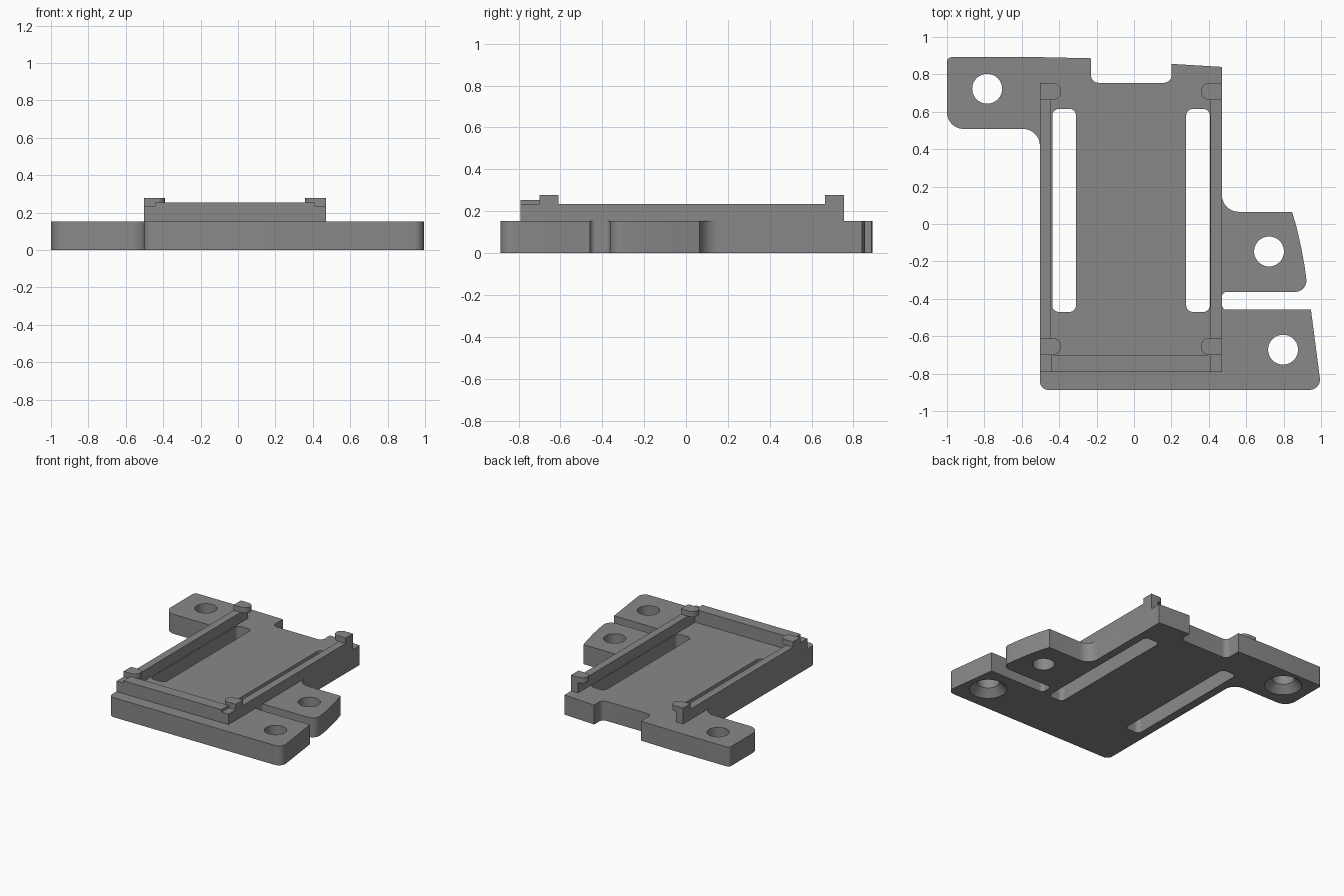
import bpy, bmesh, math
from mathutils import Vector

if "Cube" in bpy.data.objects:
    bpy.data.objects.remove(bpy.data.objects["Cube"])

T = 0.153      # plate thickness
RAIL = 0.235   # top of side rails
grey = bpy.data.materials.new("mid grey")
grey.diffuse_color = (0.25, 0.25, 0.25, 1)
grey.use_nodes = True
grey.node_tree.nodes["Principled BSDF"].inputs["Base Color"].default_value = grey.diffuse_color


def rounded(points, steps=8):
    """Closed outline from (x, y, fillet radius) corners."""
    out = []
    for i, (x, y, r) in enumerate(points):
        p = Vector((x, y))
        if r == 0:
            out.append(p)
            continue
        a = (Vector(points[i - 1][:2]) - p).normalized()
        b = (Vector(points[(i + 1) % len(points)][:2]) - p).normalized()
        half = a.angle(b) / 2
        c = p + (a + b).normalized() * (r / math.sin(half))
        d = r / math.tan(half)
        u, v = p + a * d - c, p + b * d - c
        sweep = u.angle(v)
        for k in range(steps + 1):
            t = k / steps
            out.append(c + (u * math.sin((1 - t) * sweep) + v * math.sin(t * sweep)) / math.sin(sweep))
    return out


def finish(name, bm):
    bmesh.ops.recalc_face_normals(bm, faces=bm.faces)
    mesh = bpy.data.meshes.new(name)
    bm.to_mesh(mesh)
    bm.free()
    mesh.materials.append(grey)
    ob = bpy.data.objects.new(name, mesh)
    bpy.context.collection.objects.link(ob)
    return ob


def prism(name, outline, z0, z1):
    bm = bmesh.new()
    face = bm.faces.new([bm.verts.new((p[0], p[1], z0)) for p in outline])
    ext = bmesh.ops.extrude_face_region(bm, geom=[face])
    top = [v for v in ext["geom"] if isinstance(v, bmesh.types.BMVert)]
    bmesh.ops.translate(bm, verts=top, vec=(0, 0, z1 - z0))
    return finish(name, bm)


def box(name, x0, x1, y0, y1, z0, z1, r=0):
    pts = [(x0, y0, r), (x1, y0, r), (x1, y1, r), (x0, y1, r)]
    return prism(name, rounded(pts), z0, z1)


def hole(x, y, sunk):
    """Screw hole cutter, optionally flared towards the underside."""
    rings = [(0.08, -0.1), (0.08, 0.3)]
    if sunk:
        rings = [(0.134, -0.1), (0.134, 0.0), (0.08, 0.055), (0.08, 0.3)]
    bm = bmesh.new()
    n = 40
    loops = [[bm.verts.new((x + r * math.cos(math.tau * i / n), y + r * math.sin(math.tau * i / n), z))
              for i in range(n)] for r, z in rings]
    for lo, hi in zip(loops, loops[1:]):
        for i in range(n):
            bm.faces.new((lo[i], lo[(i + 1) % n], hi[(i + 1) % n], hi[i]))
    bm.faces.new(loops[0])
    bm.faces.new(loops[-1])
    return finish("hole_cutter", bm)


# base plate with three mounting ears and a rear notch
plate = prism("base_plate", rounded([
    (-1, 0.892, 0.025), (-0.5, 0.892, 0), (-0.23, 0.886, 0), (-0.23, 0.755, 0.04),
    (0.2, 0.755, 0.04), (0.2, 0.856, 0), (0.47, 0.84, 0),
    (0.47, 0.065, 0.09), (0.845, 0.065, 0), (0.87, -0.02, 0), (0.895, -0.13, 0),
    (0.913, -0.23, 0), (0.93, -0.363, 0.06), (0.47, -0.363, 0.025),
    (0.47, -0.458, 0.025), (0.946, -0.458, 0), (1.002, -0.887, 0.055),
    (-0.503, -0.887, 0.045), (-0.503, 0.508, 0.09), (-1, 0.508, 0.09)]), 0, T)

# long slots and screw holes cut through the plate
cutters = [box("slot_cutter", x, x + 0.127, -0.47, 0.615, -0.1, 0.3, 0.035) for x in (-0.437, 0.279)]
cutters += [hole(-0.785, 0.723, True), hole(0.722, -0.147, False), hole(0.797, -0.672, True)]
for c in cutters:
    c.hide_render = True
    m = plate.modifiers.new("cut", "BOOLEAN")
    m.operation, m.solver, m.object = "DIFFERENCE", "EXACT", c
bpy.context.view_layer.update()
cut = bpy.data.meshes.new_from_object(plate.evaluated_get(bpy.context.evaluated_depsgraph_get()))
plate.modifiers.clear()
plate.data = cut
for c in cutters:
    bpy.data.objects.remove(c)

# side rails, front wall and four overhanging clips
parts = [plate,
         box("left_rail", -0.503, -0.443, -0.79, 0.755, T, RAIL),
         box("right_rail", 0.41, 0.47, -0.79, 0.755, T, RAIL),
         box("front_wall", -0.443, 0.41, -0.79, -0.7, T, 0.254)]
for side, outer, inner in (("left", -0.503, -0.39), ("right", 0.47, 0.357)):
    for end, y0 in (("front", -0.7), ("back", 0.664)):
        y1 = y0 + 0.091
        parts.append(prism(side + "_" + end + "_clip", rounded([
            (outer, y0, 0), (inner, y0, 0.045), (inner, y1, 0.045), (outer, y1, 0)]), RAIL, 0.278))

# smooth the rounded walls, keep the edges sharp
for ob in parts:
    bpy.ops.object.select_all(action="DESELECT")
    ob.select_set(True)
    bpy.context.view_layer.objects.active = ob
    bpy.ops.object.shade_smooth_by_angle(angle=math.radians(30))
